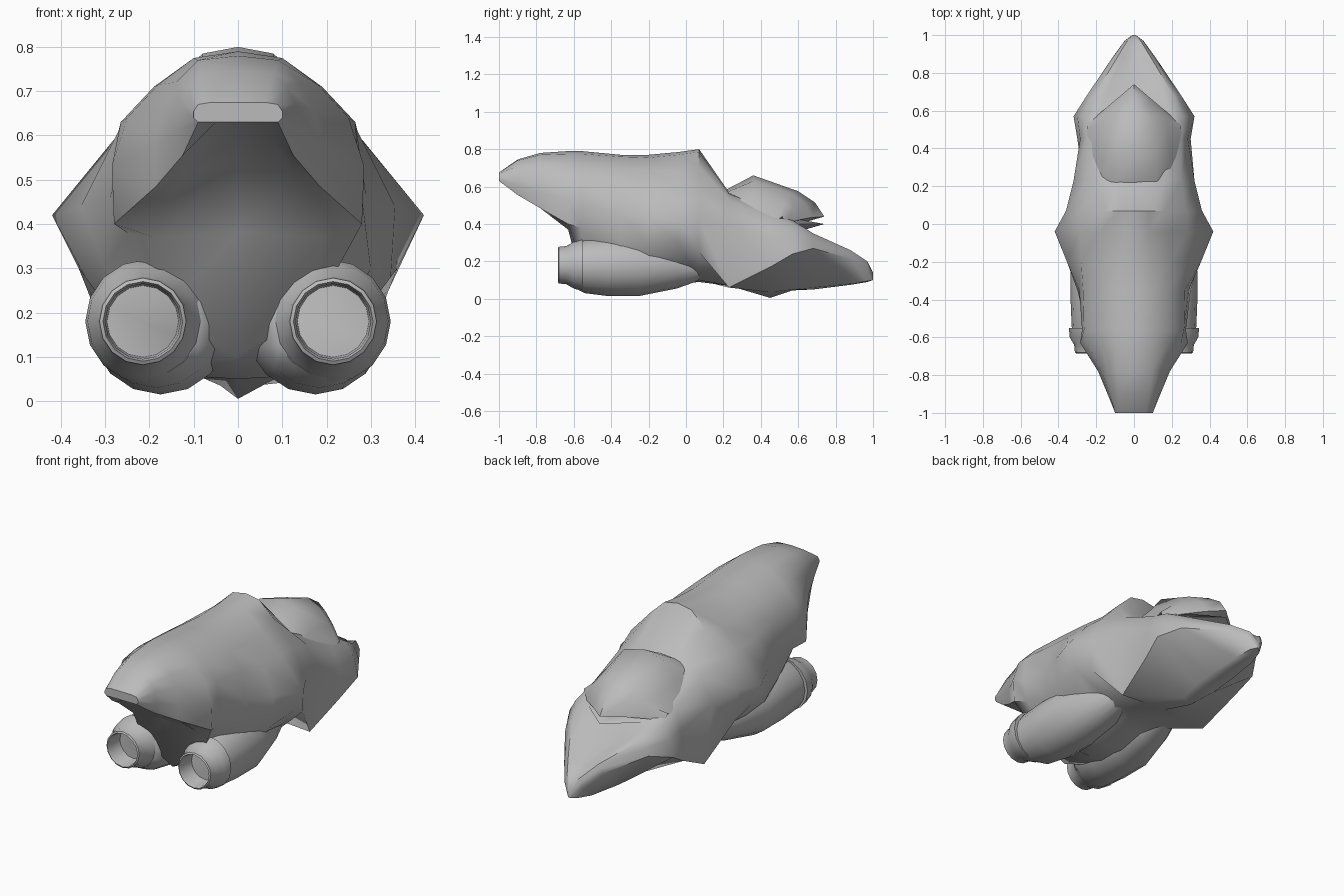
import bpy, math

cube = bpy.data.objects.get("Cube")
if cube:
    bpy.data.objects.remove(cube, do_unlink=True)

grey = bpy.data.materials.new("hull_grey")
grey.use_nodes = True
colour = (0.5, 0.5, 0.5, 1)
grey.diffuse_color = colour
grey.node_tree.nodes["Principled BSDF"].inputs["Base Color"].default_value = colour


def make_part(name, verts, faces, angle=50):
    mesh = bpy.data.meshes.new(name)
    mesh.from_pydata(verts, [], faces)
    mesh.materials.append(grey)
    part = bpy.data.objects.new(name, mesh)
    bpy.context.collection.objects.link(part)
    bpy.ops.object.select_all(action="DESELECT")
    part.select_set(True)
    bpy.context.view_layer.objects.active = part
    bpy.ops.object.mode_set(mode="EDIT")
    bpy.ops.mesh.select_all(action="SELECT")
    bpy.ops.mesh.normals_make_consistent(inside=False)
    bpy.ops.object.mode_set(mode="OBJECT")
    bpy.ops.object.shade_smooth_by_angle(angle=math.radians(angle))
    return part


def skin(name, rings, caps=True, angle=50):
    """Join equal closed rings of points into one surface."""
    size = len(rings[0])
    verts = [point for ring in rings for point in ring]
    faces = []
    for row in range(len(rings) - 1):
        for i in range(size):
            j = (i + 1) % size
            a, b = row * size, (row + 1) * size
            faces.append((a + i, a + j, b + j, b + i))
    if caps:
        faces.append(tuple(range(size)))
        faces.append(tuple(range(len(verts) - size, len(verts))))
    return make_part(name, verts, faces, angle)


def section(y, half, sweep=0):
    """Mirror a half outline, running from top centre to bottom centre."""
    full = half + [(-x, z) for x, z in half[-2:0:-1]]
    return [(x, y - sweep * abs(x), z) for x, z in full]


def lathe(name, side, x, z, profile):
    """Turn (y, radius, shift towards the middle) rings around a y axis."""
    rings = []
    for y, radius, shift in profile:
        turn = [math.tau * i / 16 for i in range(16)]
        rings.append([(side * (x - shift + radius * math.cos(t)), y,
                       z + radius * math.sin(t)) for t in turn])
    return skin(name, rings)


# Overhanging tail hood, with a hollow underside
hood = [
    section(-1, [(0, .675), (.06, .675), (.09, .67), (.1, .655), (.1, .64), (.09, .63), (.05, .63), (0, .63)]),
    section(-.9, [(0, .745), (.08, .74), (.11, .71), (.13, .67), (.14, .61), (.125, .555), (.08, .59), (0, .6)]),
    section(-.78, [(0, .78), (.09, .77), (.14, .72), (.17, .66), (.19, .57), (.185, .485), (.12, .52), (0, .54)]),
    section(-.63, [(0, .79), (.1, .775), (.18, .715), (.25, .64), (.285, .53), (.28, .4), (.19, .37), (0, .38)]),
]
# Body, widest at the pointed shoulders
body = [
    section(-.56, [(0, .79), (.1, .775), (.19, .71), (.265, .63), (.275, .5), (.25, .38), (.17, .2), (0, .1)]),
    section(-.35, [(0, .77), (.1, .76), (.19, .7), (.27, .61), (.29, .46), (.3, .3), (.18, .06), (0, .05)]),
    section(-.2, [(0, .77), (.09, .755), (.19, .69), (.28, .59), (.355, .44), (.345, .28), (.18, .06), (0, .05)]),
    section(-.04, [(0, .785), (.08, .77), (.18, .68), (.285, .585), (.42, .42), (.36, .3), (.18, .09), (0, .08)]),
    section(.07, [(0, .8), (.08, .785), (.16, .71), (.28, .58), (.36, .43), (.34, .25), (.18, .1), (0, .09)]),
    section(.23, [(0, .57), (.08, .57), (.17, .56), (.25, .53), (.32, .4), (.27, .06), (.12, .07), (0, .07)]),
]
# Wedge nose with a side chine and a shallow keel
nose = [
    section(.45, [(0, .5), (.1, .5), (.18, .48), (.25, .44), (.285, .33), (.3, .17), (.04, .035), (0, .005)]),
    section(.57, [(0, .4), (.1, .41), (.2, .42), (.26, .4), (.3, .33), (.32, .24), (.06, .05), (0, .045)]),
    section(.68, [(0, .34), (.1, .34), (.15, .345), (.21, .35), (.235, .31), (.25, .27), (.06, .06), (0, .05)]),
    section(.88, [(0, .235), (.03, .24), (.06, .25), (.09, .26), (.105, .24), (.115, .215), (.05, .08), (0, .075)]),
    section(.97, [(0, .19), (.01, .19), (.025, .195), (.035, .2), (.045, .18), (.05, .16), (.03, .095), (0, .09)]),
    section(1, [(0, .14), (.004, .14), (.007, .14), (.01, .13), (.01, .12), (.01, .11), (.005, .1), (0, .1)]),
]
skin("hull", hood + body + nose)

# Canopy with a swept front rim
skin("canopy", [
    section(.17, [(0, .56), (.12, .55), (.2, .5), (.24, .44), (0, .42)]),
    section(.36, [(0, .66), (.12, .63), (.19, .54), (.26, .43), (0, .4)]),
    section(.6, [(0, .575), (.1, .565), (.18, .5), (.25, .43), (0, .4)], .4),
    section(.69, [(0, .515), (.08, .51), (.17, .485), (.25, .44), (0, .4)], .7),
    section(.74, [(0, .44), (.08, .435), (.17, .42), (.25, .4), (0, .4)], .85),
    section(.6, [(0, .4), (.08, .39), (.15, .38), (.2, .37), (0, .36)], .7),
])

# Engine pods and their open nozzles
pod = [(-.59, .12, 0), (-.54, .145, .02), (-.42, .16, .03), (-.25, .16, .03),
       (-.05, .12, .05), (.12, .06, .06)]
nozzle = [(-.52, .06, 0), (-.57, .08, 0), (-.67, .085, 0), (-.685, .09, 0),
          (-.68, .098, 0), (-.64, .102, 0), (-.6, .125, 0), (-.55, .14, .01)]
for side, label in ((1, "left"), (-1, "right")):
    lathe(label + "_engine_pod", side, .205, .175, pod)
    lathe(label + "_nozzle", side, .215, .18, nozzle)
